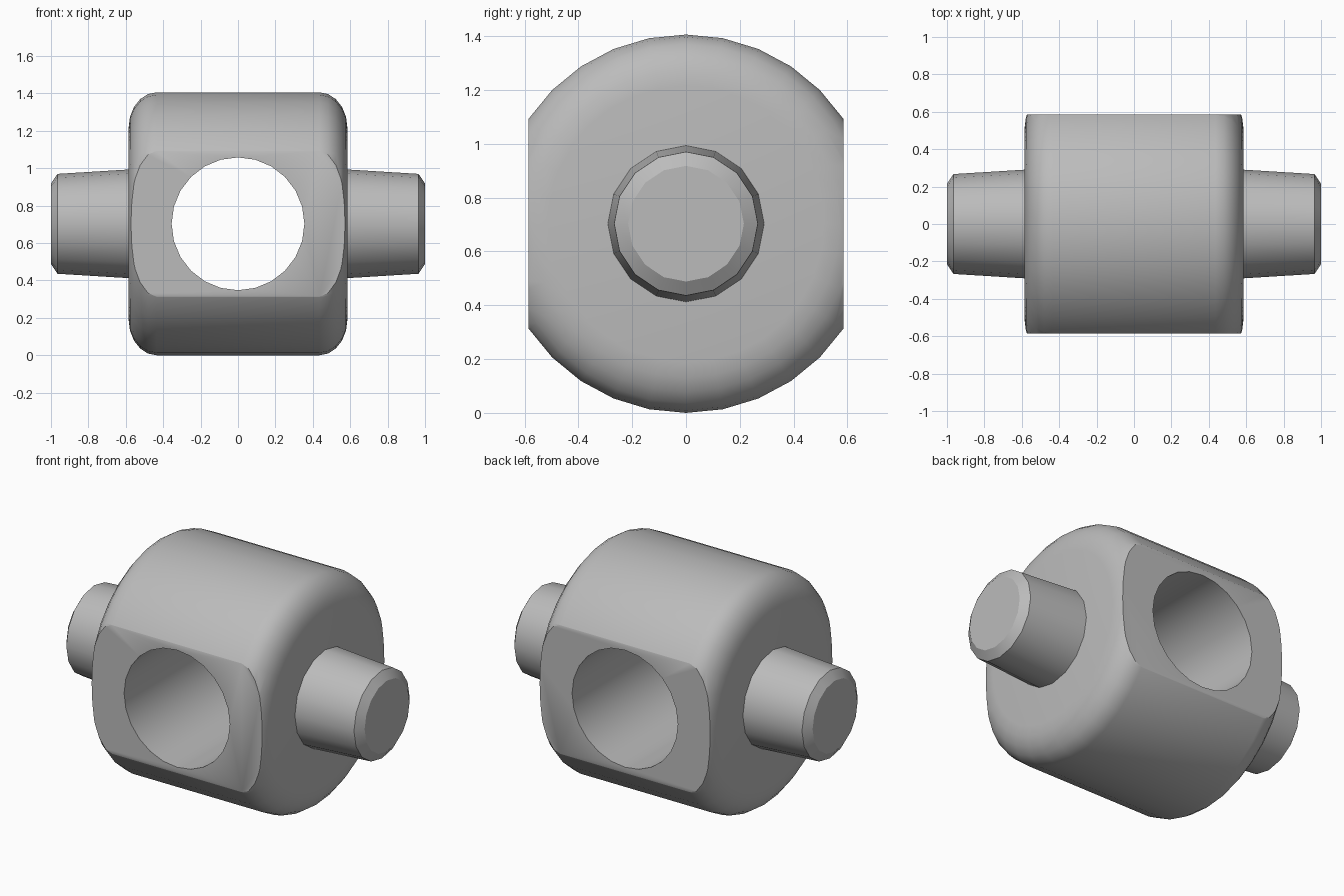
import bpy, bmesh, math
from mathutils import Matrix, Vector

cube = bpy.data.objects.get("Cube")
if cube:
    bpy.data.objects.remove(cube, do_unlink=True)

CENTRE = 0.703      # height of the axis, also the body radius
HALF = 0.585        # half width of the block across x and y
HOLE = 0.355

steel = bpy.data.materials.new("grey steel")
grey = (0.5, 0.5, 0.5, 1)
steel.diffuse_color = grey
steel.use_nodes = True
steel.node_tree.nodes["Principled BSDF"].inputs["Base Color"].default_value = grey


def lathe(profile, sides):
    """Revolve (x, radius) points about the x axis; zero radius closes an end."""
    bm = bmesh.new()
    verts = [bm.verts.new((x, 0, r)) for x, r in profile]
    edges = [bm.edges.new(pair) for pair in zip(verts, verts[1:])]
    bmesh.ops.spin(bm, geom=verts + edges, cent=(0, 0, 0), axis=(1, 0, 0),
                   angle=math.tau, steps=sides, use_duplicate=False)
    bmesh.ops.remove_doubles(bm, verts=bm.verts, dist=1e-4)
    bmesh.ops.recalc_face_normals(bm, faces=bm.faces)
    return bm


def add_object(name, bm):
    mesh = bpy.data.meshes.new(name)
    bm.to_mesh(mesh)
    bm.free()
    mesh.materials.append(steel)
    obj = bpy.data.objects.new(name, mesh)
    obj.location.z = CENTRE
    bpy.context.collection.objects.link(obj)
    return obj


def smooth(obj, degrees):
    bpy.ops.object.select_all(action='DESELECT')
    obj.select_set(True)
    bpy.context.view_layer.objects.active = obj
    bpy.ops.object.shade_smooth_by_angle(angle=math.radians(degrees))


# Body: rounded drum with flats cut on the front and back
round_x, round_r = 0.15, 0.19
corner = [(HALF - round_x + round_x * math.sin(a), CENTRE - round_r + round_r * math.cos(a))
          for a in (math.pi / 2 * i / 5 for i in range(6))]
side = corner + [(HALF, 0)]
bm = lathe([(-x, r) for x, r in reversed(side)] + side, 32)
for sign in (-1, 1):
    cut = bmesh.ops.bisect_plane(bm, geom=bm.verts[:] + bm.edges[:] + bm.faces[:],
                                 plane_co=Vector((0, sign * HALF, 0)),
                                 plane_no=Vector((0, sign, 0)), clear_outer=True)
    rim = [e for e in cut["geom_cut"] if isinstance(e, bmesh.types.BMEdge)]
    bmesh.ops.contextual_create(bm, geom=rim)
bmesh.ops.recalc_face_normals(bm, faces=bm.faces)
body = add_object("body", bm)

# Bore: round hole straight through from front to back
bm = bmesh.new()
bmesh.ops.create_cone(bm, cap_ends=True, segments=24, radius1=HOLE, radius2=HOLE,
                      depth=2, matrix=Matrix.Rotation(math.pi / 2, 4, 'X'))
cutter = add_object("bore_cutter", bm)
cutter.hide_render = True
bore = body.modifiers.new("bore", 'BOOLEAN')
bore.operation = 'DIFFERENCE'
bore.solver = 'EXACT'
bore.object = cutter
bpy.context.view_layer.objects.active = body
body.select_set(True)
bpy.ops.object.modifier_apply(modifier=bore.name)
bpy.data.objects.remove(cutter, do_unlink=True)
smooth(body, 30)

# Pins: tapered stubs with a chamfered end on each side
for name, sign in (("left_pin", 1), ("right_pin", -1)):
    profile = [(0.56, 0), (0.56, 0.292), (0.965, 0.267), (1.0, 0.215), (1.0, 0)]
    pin = add_object(name, lathe([(sign * x, r) for x, r in profile], 16))
    smooth(pin, 30)
